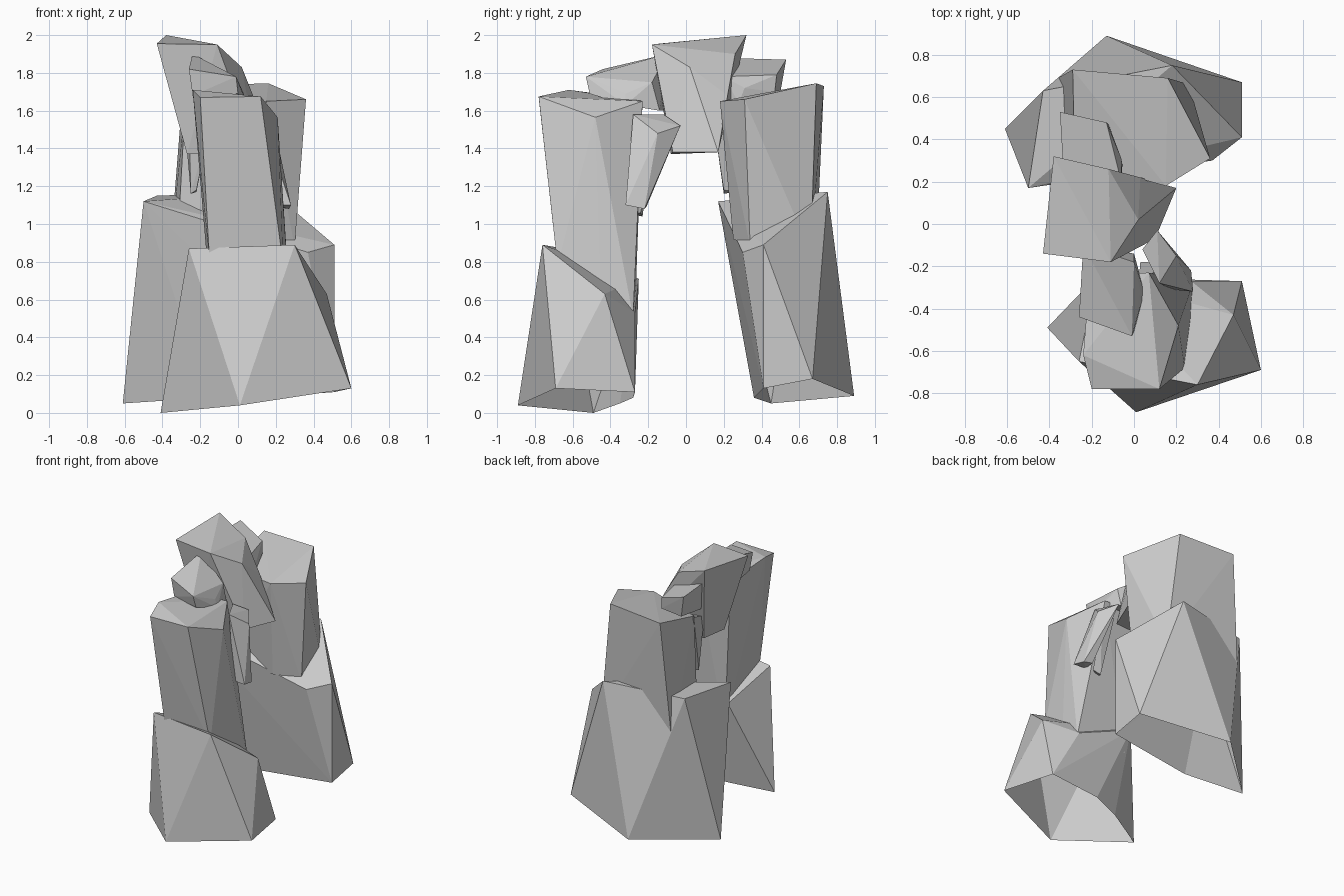
import bpy, bmesh


def rock(name, upper, lower, open_below=None):
    """Chiselled flat-faced stone: convex hull of an upper and a lower ring of corners.
    Downward faces under the height open_below are left out, giving a hollow underside."""
    bm = bmesh.new()
    for co in upper + lower:
        bm.verts.new(co)
    res = bmesh.ops.convex_hull(bm, input=bm.verts[:])
    loose = {v for v in res["geom_interior"] + res["geom_unused"]
             if isinstance(v, bmesh.types.BMVert) and not v.link_faces}
    bmesh.ops.delete(bm, geom=list(loose), context='VERTS')
    bmesh.ops.recalc_face_normals(bm, faces=bm.faces[:])
    if open_below is not None:
        under = [f for f in bm.faces
                 if f.normal.z < -0.5 and f.calc_center_median().z < open_below]
        bmesh.ops.delete(bm, geom=under, context='FACES')
    bmesh.ops.dissolve_limit(bm, angle_limit=0.03, verts=bm.verts[:], edges=bm.edges[:])
    mesh = bpy.data.meshes.new(name)
    bm.to_mesh(mesh)
    bm.free()
    obj = bpy.data.objects.new(name, mesh)
    bpy.context.collection.objects.link(obj)
    return obj


# Wide foot boulders, hollow below
rock("front_base_rock",
     [(-.26, -.65, .87), (.30, -.76, .89), (.47, -.43, .63), (.27, -.27, .53), (-.18, -.25, .71)],
     [(-.41, -.49, 0), (.01, -.89, .04), (.60, -.69, .13), (.51, -.27, .11),
      (.10, -.28, .08), (-.12, -.35, .05)], 0.3)
rock("back_base_rock",
     [(-.50, .17, 1.12), (-.43, .63, 1.15), (.18, .75, 1.17), (.51, .41, .89), (.37, .30, .85)],
     [(-.61, .45, .05), (-.13, .89, .09), (.51, .67, .18), (.51, .41, .13), (-.16, .36, .08)], 0.3)

# Upright pillars, sunk into the foot boulders
rock("front_pillar",
     [(-.24, -.62, 1.71), (-.20, -.78, 1.67), (.12, -.78, 1.675), (.21, -.48, 1.565),
      (.07, -.23, 1.65), (-.21, -.24, 1.66)],
     [(-.15, -.67, .80), (.24, -.68, .78), (.27, -.45, .64), (.28, -.28, .51), (-.14, -.27, .52)], 0.9)
rock("back_pillar",
     [(.15, .18, 1.65), (.36, .31, 1.66), (.16, .69, 1.745), (-.29, .73, 1.73), (-.28, .30, 1.62)],
     [(.12, .25, .92), (.30, .34, .88), (.26, .66, .85), (-.36, .69, .85), (-.32, .32, .90)], 1.0)

# Bridging capstone
rock("capstone",
     [(-.43, -.14, 1.955), (-.11, -.18, 1.95), (.02, .02, 1.83), (-.12, .26, 1.90), (-.38, .32, 2.0)],
     [(-.27, -.08, 1.37), (.10, -.07, 1.38), (.20, .17, 1.38), (.03, .22, 1.68), (-.25, .14, 1.38)])

# Flat wedge stones between the capstone and the pillars
rock("front_wedge_stone",
     [(-.26, -.44, 1.82), (-.01, -.53, 1.78), (.03, -.32, 1.69), (0, -.18, 1.75), (-.24, -.10, 1.90)],
     [(-.24, -.43, 1.68), (0, -.51, 1.69), (.05, -.32, 1.63), (0, -.14, 1.60), (-.22, -.10, 1.60)])
rock("back_wedge_stone",
     [(-.35, .53, 1.87), (-.13, .48, 1.79), (-.06, .31, 1.72), (-.06, .20, 1.78), (-.33, .18, 1.88)],
     [(-.31, .50, 1.70), (-.12, .47, 1.70), (-.055, .28, 1.64), (-.08, .20, 1.62), (-.28, .20, 1.64)])

# Hanging shards under the arch
rock("front_shard",
     [(.12, -.28, 1.58), (.04, -.12, 1.58), (.11, -.03, 1.52), (.20, -.15, 1.48)],
     [(.18, -.31, 1.10), (.28, -.32, 1.10), (.27, -.22, 1.08), (.20, -.21, 1.09)])
rock("front_small_shard",
     [(.02, -.30, 1.50), (.03, -.18, 1.50), (.14, -.18, 1.45)],
     [(.10, -.28, 1.05), (.11, -.23, 1.04), (.17, -.24, 1.06)])
rock("back_shard",
     [(-.29, .32, 1.62), (-.14, .30, 1.60), (-.15, .15, 1.52), (-.26, .15, 1.56)],
     [(-.25, .20, 1.16), (-.22, .20, 1.18), (-.22, .26, 1.17)])
